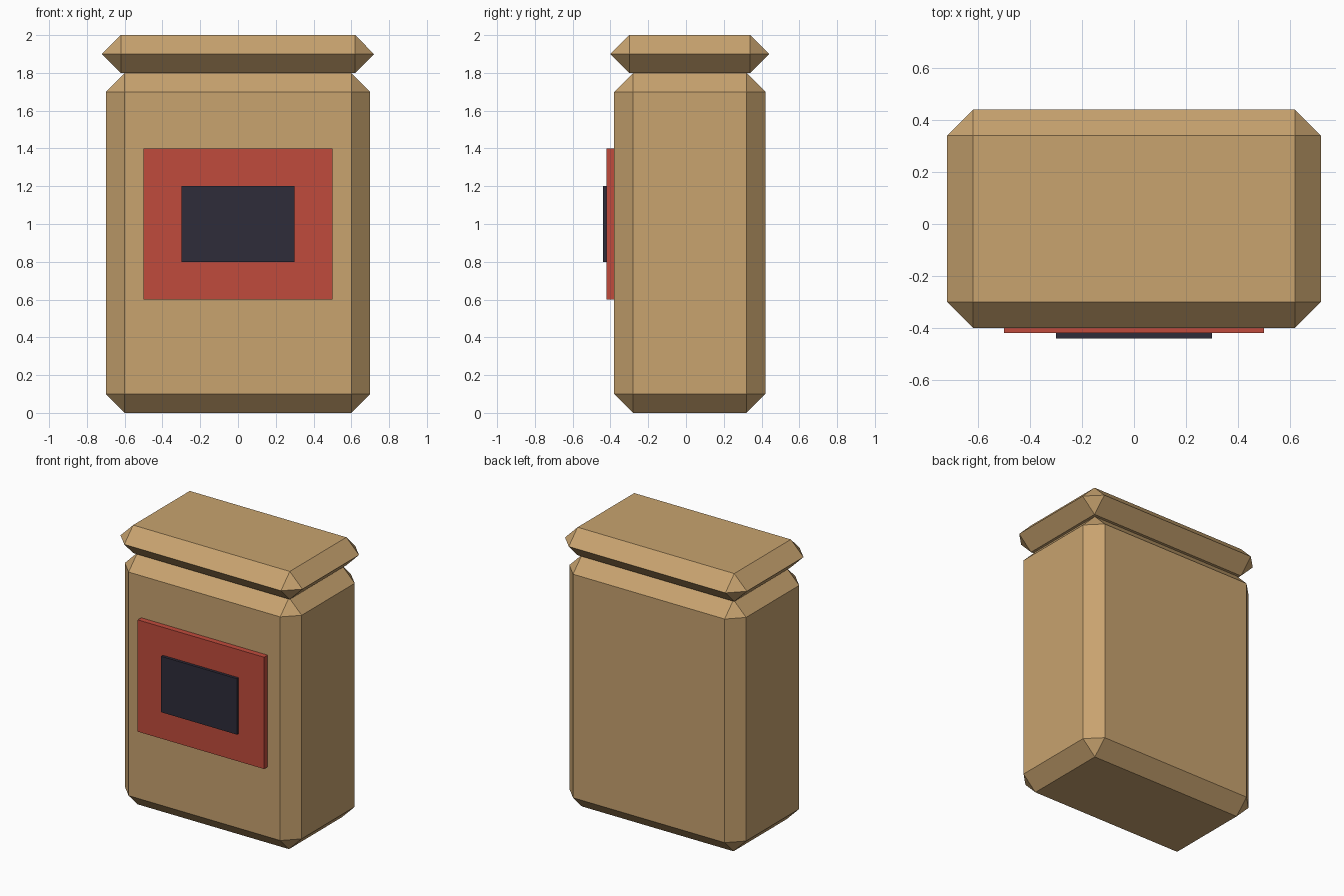
import bpy
import bmesh
from mathutils import Matrix, Vector

if "Cube" in bpy.data.objects:
    bpy.data.objects.remove(bpy.data.objects["Cube"])


def material(name, rgb):
    # sRGB 0-255 to linear
    lin = [(c / 255 / 12.92) if c / 255 <= 0.04045 else ((c / 255 + 0.055) / 1.055) ** 2.4 for c in rgb]
    mat = bpy.data.materials.new(name)
    mat.diffuse_color = (*lin, 1.0)
    mat.use_nodes = True
    mat.node_tree.nodes["Principled BSDF"].inputs["Base Color"].default_value = mat.diffuse_color
    return mat


def box(name, low, high, mat, chamfer=0.0):
    low, high = Vector(low), Vector(high)
    bm = bmesh.new()
    bmesh.ops.create_cube(bm, size=1.0, matrix=Matrix.Translation((low + high) / 2) @ Matrix.Diagonal((*(high - low), 1)))
    if chamfer:
        bmesh.ops.bevel(bm, geom=bm.edges[:], offset=chamfer, segments=1,
                        affect='EDGES', clamp_overlap=False)
        # the lid's side walls shrink to a sharp rim, so merge them away
        bmesh.ops.remove_doubles(bm, verts=bm.verts[:], dist=0.0005)
    bmesh.ops.recalc_face_normals(bm, faces=bm.faces[:])
    mesh = bpy.data.meshes.new(name)
    bm.to_mesh(mesh)
    bm.free()
    mesh.materials.append(mat)
    obj = bpy.data.objects.new(name, mesh)
    bpy.context.collection.objects.link(obj)
    return obj


tan = material("tan", (200, 163, 111))
red = material("red", (192, 75, 60))
dark = material("dark_navy", (46, 44, 58))

# Chamfered body and its sharp-rimmed lid
box("body", (-0.70, -0.38, 0.0), (0.70, 0.42, 1.8), tan, 0.1)
box("lid", (-0.72, -0.40, 1.8), (0.72, 0.44, 2.0), tan, 0.1)

# Stacked label plates on the front
box("label", (-0.50, -0.42, 0.6), (0.50, -0.38, 1.4), red)
box("label_panel", (-0.30, -0.44, 0.8), (0.30, -0.42, 1.2), dark)
